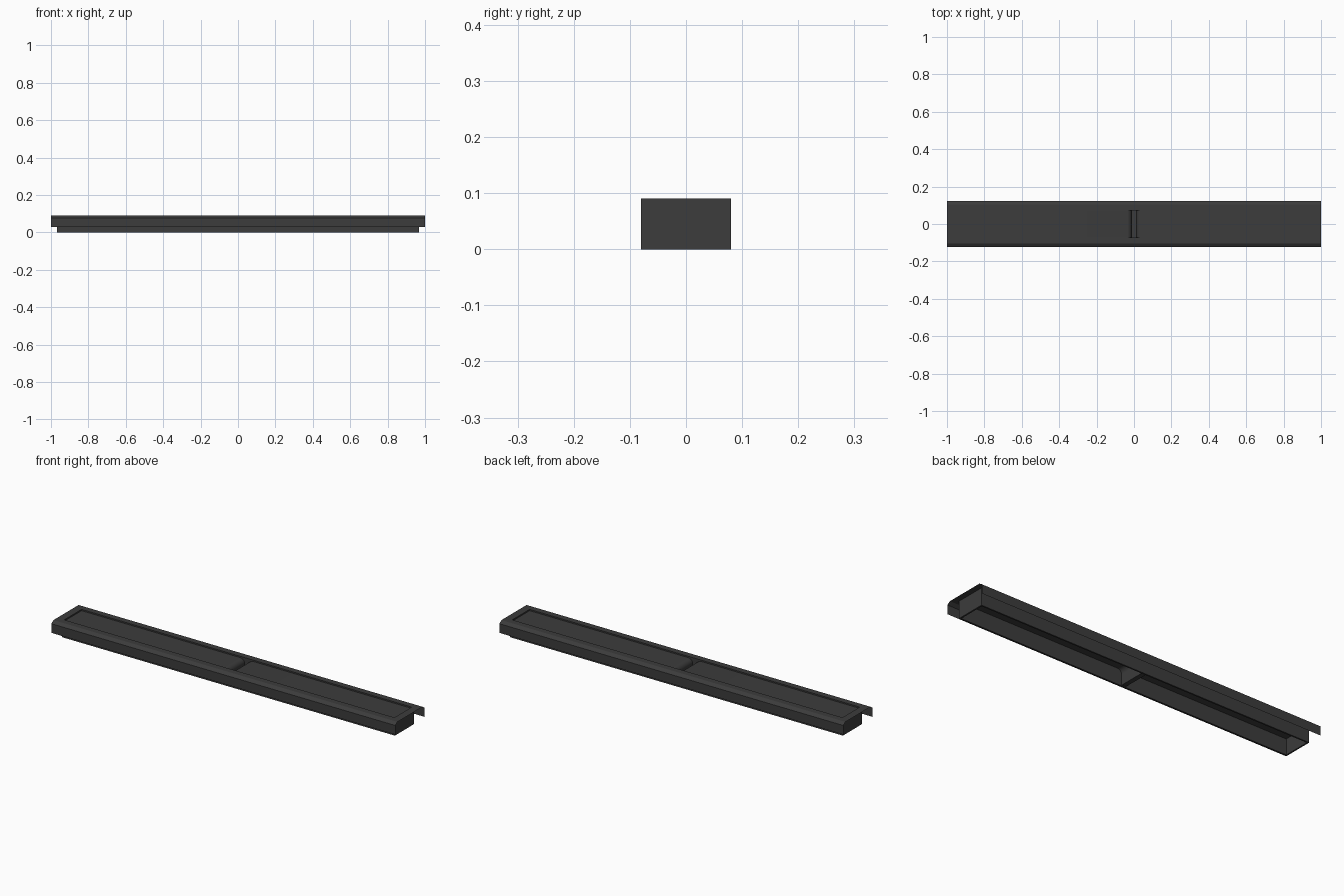
import bpy, bmesh, math

if "Cube" in bpy.data.objects:
    bpy.data.objects.remove(bpy.data.objects["Cube"])

mat = bpy.data.materials.new("dark_grey")
mat.diffuse_color = (0.045, 0.045, 0.045, 1)
mat.use_nodes = True
mat.node_tree.nodes["Principled BSDF"].inputs["Base Color"].default_value = mat.diffuse_color


def finish(name, bm, smooth=False):
    mesh = bpy.data.meshes.new(name)
    bmesh.ops.remove_doubles(bm, verts=bm.verts, dist=1e-5)
    bm.to_mesh(mesh)
    bm.free()
    mesh.materials.append(mat)
    ob = bpy.data.objects.new(name, mesh)
    bpy.context.collection.objects.link(ob)
    if smooth:
        bpy.context.view_layer.objects.active = ob
        ob.select_set(True)
        bpy.ops.object.shade_smooth_by_angle(angle=math.radians(30))
        ob.select_set(False)
    return ob


def sweep(bm, profile, place, a, b):
    """Stretch an open profile between positions a and b as a thin sheet."""
    rows = [[bm.verts.new(place(t, p)) for p in profile] for t in (a, b)]
    for i in range(len(profile) - 1):
        bm.faces.new((rows[0][i], rows[0][i + 1], rows[1][i + 1], rows[1][i]))


W, L, H = 0.08, 0.968, 0.09      # frame half width, half length, height
T = 0.008                        # frame wall thickness
PZ = 0.083                       # panel height

# Outer casing: thin sheet side rails and end strips
bm = bmesh.new()
rail = [(0.122, 0.03), (0.122, 0.078), (0.104, H), (W, H)]
for s in (-1, 1):
    sweep(bm, rail, lambda t, p: (t * s, s * p[0], p[1]), -1, 1)
    sweep(bm, [(-W, H), (W, H)], lambda t, p: (t * s, s * p[0], p[1]), L, 1)
bmesh.ops.recalc_face_normals(bm, faces=bm.faces)
for f in bm.faces:
    c = f.calc_center_median()
    if f.normal.z < -0.1 or (abs(f.normal.z) < 0.1 and f.normal.y * c.y < 0):
        f.normal_flip()
finish("casing", bm)

# Inner frame: rectangular ring of walls standing on the floor
bm = bmesh.new()
corners = [(-1, -1), (1, -1), (1, 1), (-1, 1)]
ring = [[bm.verts.new((sx * (L - o), sy * (W - o), z)) for sx, sy in corners]
        for o, z in ((0, 0), (0, H), (T, H), (T, 0))]
for k in range(4):
    for i in range(4):
        j = (i + 1) % 4
        n = (k + 1) % 4
        bm.faces.new((ring[k][i], ring[k][j], ring[n][j], ring[n][i]))
bmesh.ops.recalc_face_normals(bm, faces=bm.faces)
finish("frame", bm)

# Two panels that roll down into a channel in the middle
g, r = 0.012, 0.025              # channel half width, bend radius
half = [(L - T, PZ)]
for i in range(9):
    a = math.pi / 2 * (1 + i / 8)
    half.append((g + r + r * math.cos(a), PZ - r + r * math.sin(a)))
half.append((g, 0.004))
profile = [(-x, z) for x, z in half] + half[::-1]
bm = bmesh.new()
sweep(bm, profile, lambda t, p: (p[0], t, p[1]), T - W, W - T)
bmesh.ops.recalc_face_normals(bm, faces=bm.faces)
if max(bm.faces, key=lambda f: f.calc_area()).normal.z < 0:
    bmesh.ops.reverse_faces(bm, faces=bm.faces)
finish("panels", bm, smooth=True)
